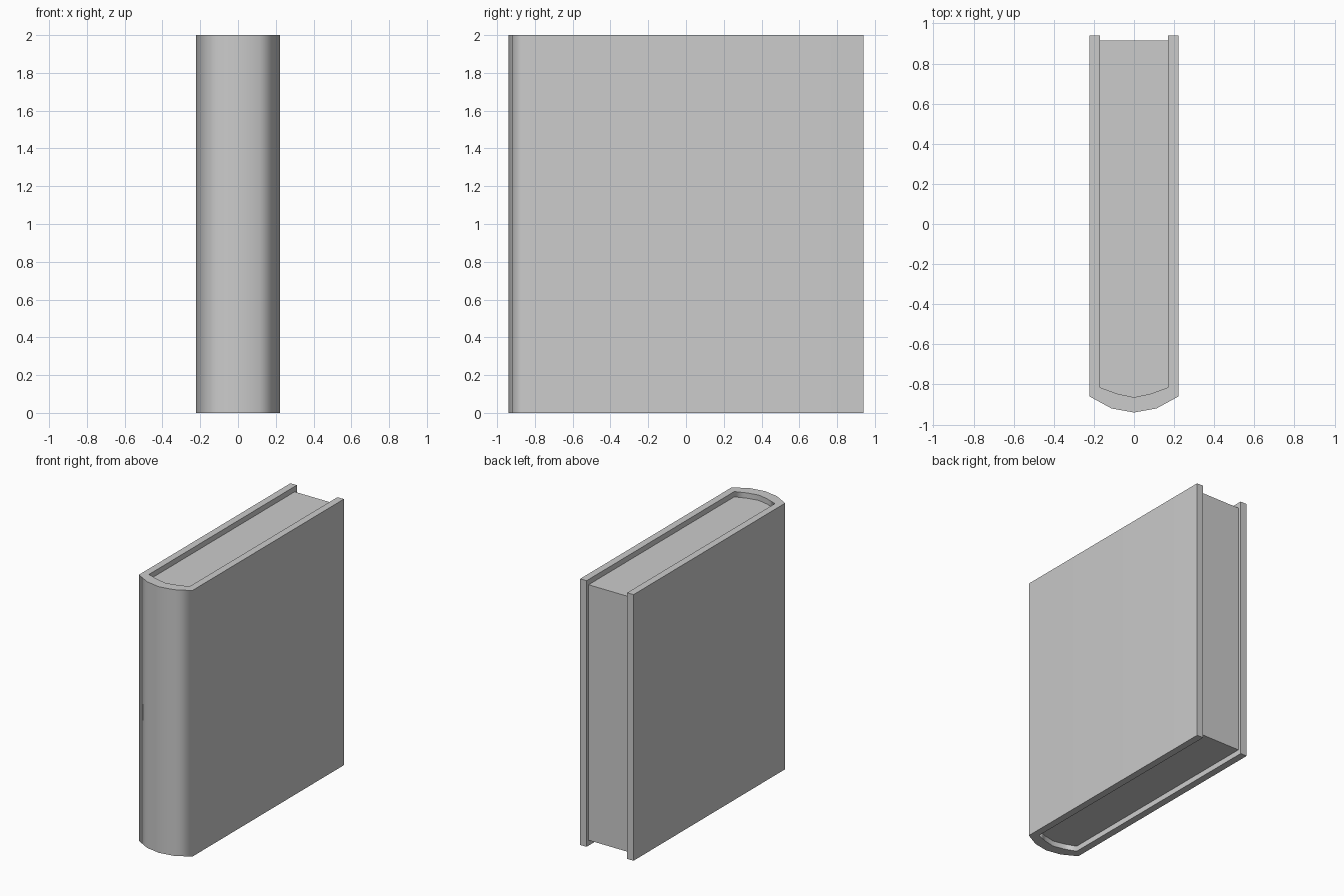
import bpy
import bmesh
import math

default_cube = bpy.data.objects.get("Cube")
if default_cube:
    bpy.data.objects.remove(default_cube, do_unlink=True)

HEIGHT = 2.0
BACK = 0.94          # rear edge of the boards
PAGE_BACK = 0.915    # fore edge of the pages
PAGE_INSET = 0.04    # pages sit below the boards at top and bottom

# Half curves of the spine, from the left corner to the middle
OUTER = [(0.222, -0.86), (0.112, -0.92), (0, -0.94)]
INNER = [(0.169, -0.815), (0.085, -0.846), (0, -0.864)]

grey = bpy.data.materials.new("light grey")
grey.use_nodes = True
colour = (0.6, 0.6, 0.6, 1)
grey.diffuse_color = colour
grey.node_tree.nodes["Principled BSDF"].inputs["Base Color"].default_value = colour


def outline(half, back):
    """Mirror a half spine curve and run both ends to the back."""
    curve = half + [(-x, y) for x, y in reversed(half[:-1])]
    side = half[0][0]
    return [(side, back)] + curve + [(-side, back)]


def extrude_profile(name, points, bottom, top):
    """Make a solid prism from a flat outline."""
    bm = bmesh.new()
    base = bm.faces.new([bm.verts.new((x, y, bottom)) for x, y in points])
    result = bmesh.ops.extrude_face_region(bm, geom=[base], use_keep_orig=True)
    verts = [v for v in result["geom"] if isinstance(v, bmesh.types.BMVert)]
    bmesh.ops.translate(bm, vec=(0, 0, top - bottom), verts=verts)
    bmesh.ops.recalc_face_normals(bm, faces=bm.faces)
    mesh = bpy.data.meshes.new(name)
    bm.to_mesh(mesh)
    bm.free()
    mesh.materials.append(grey)
    obj = bpy.data.objects.new(name, mesh)
    bpy.context.collection.objects.link(obj)
    return obj


# Cover: both boards and the rounded spine in one U-shaped wall
outer, inner = outline(OUTER, BACK), outline(INNER, BACK)
cover = extrude_profile("cover", outer + inner[::-1], 0, HEIGHT)

# Page block filling the cover, set in at top, bottom and fore edge
pages = extrude_profile("pages", outline(INNER, PAGE_BACK),
                        PAGE_INSET, HEIGHT - PAGE_INSET)

# Smooth the spine while the boards stay flat
for obj in (cover, pages):
    bpy.ops.object.select_all(action="DESELECT")
    obj.select_set(True)
    bpy.context.view_layer.objects.active = obj
    bpy.ops.object.shade_smooth_by_angle(angle=math.radians(75))
    weighted = obj.modifiers.new("flat boards", "WEIGHTED_NORMAL")
    weighted.keep_sharp = True
